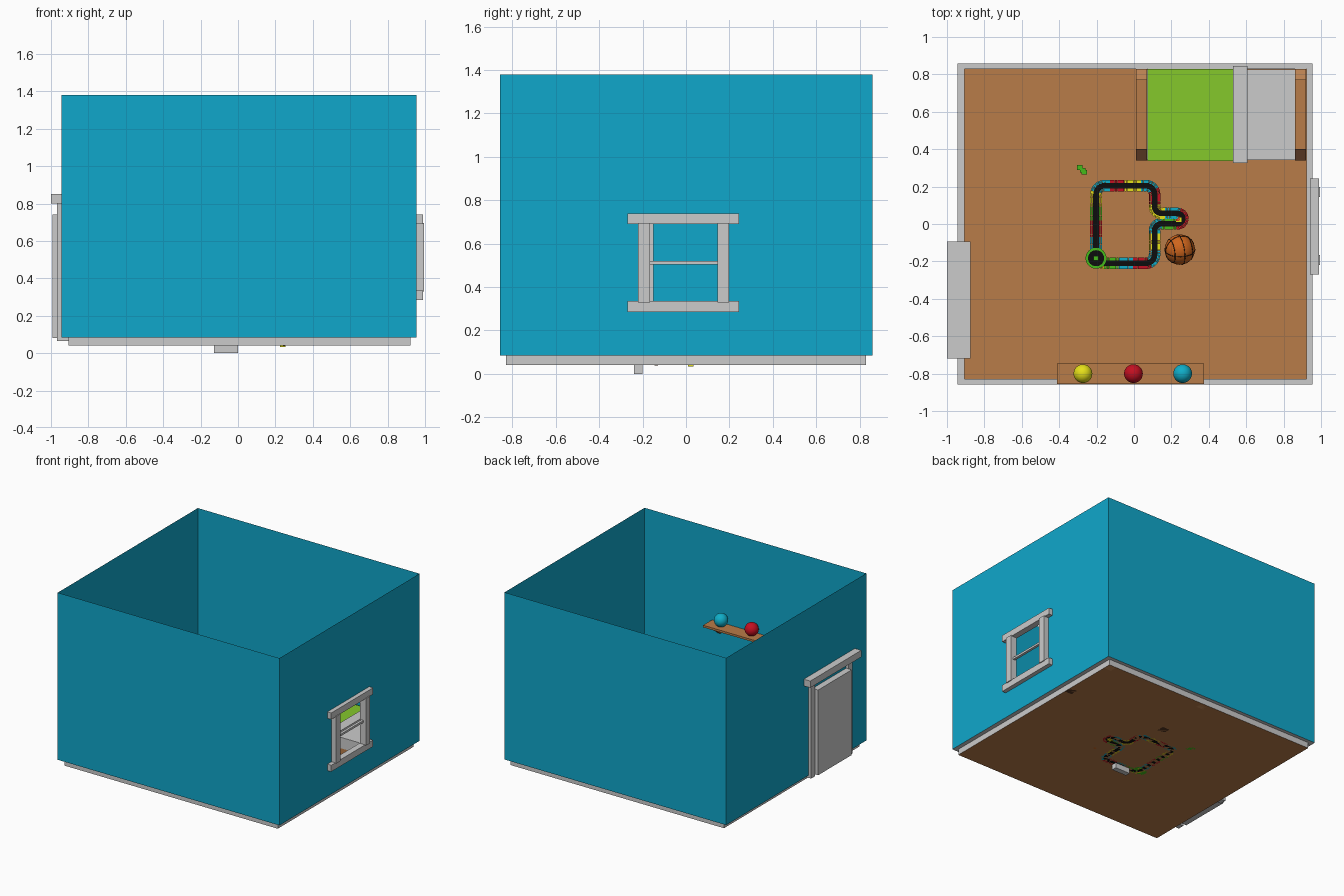
import bpy, bmesh, math
from mathutils import Vector, Matrix

if "Cube" in bpy.data.objects:
    bpy.data.objects.remove(bpy.data.objects["Cube"])

COL = {
    "blue": (0.005, 0.39, 0.60), "wood": (0.485, 0.2, 0.065), "dark_wood": (0.09, 0.035, 0.015),
    "light_wood": (0.6, 0.27, 0.1), "green": (0.235, 0.578, 0.024), "red": (0.55, 0.005, 0.015),
    "yellow": (0.79, 0.75, 0.01), "cyan": (0.005, 0.42, 0.58), "lime": (0.06, 0.5, 0.01),
    "black": (0.004, 0.004, 0.004), "orange": (0.62, 0.13, 0.012)}
MATS = {}
for n, c in COL.items():
    MATS[n] = bpy.data.materials.new(n)
    MATS[n].diffuse_color = (*c, 1)


def make(name, bm, mat=None, slots=None):
    me = bpy.data.meshes.new(name)
    bm.to_mesh(me)
    bm.free()
    for s in slots or ([mat] if mat else []):
        me.materials.append(MATS[s])
    ob = bpy.data.objects.new(name, me)
    bpy.context.collection.objects.link(ob)
    return ob


def box(name, x, y, z, mat=None):
    bm = bmesh.new()
    bmesh.ops.create_cube(bm, size=1)
    size = [b - a for a, b in (x, y, z)]
    mid = [(a + b) / 2 for a, b in (x, y, z)]
    bmesh.ops.transform(bm, matrix=Matrix.Translation(mid) @ Matrix.Diagonal((*size, 1)), verts=bm.verts)
    return make(name, bm, mat)


def smooth(ob):
    for p in ob.data.polygons:
        p.use_smooth = True


def ball(name, loc, r, mat):
    bm = bmesh.new()
    bmesh.ops.create_uvsphere(bm, u_segments=32, v_segments=16, radius=r)
    bmesh.ops.translate(bm, vec=loc, verts=bm.verts)
    smooth(make(name, bm, mat))


def disc(name, loc, r, h, mat):
    bm = bmesh.new()
    bmesh.ops.create_cone(bm, cap_ends=True, segments=32, radius1=r, radius2=r, depth=h)
    bmesh.ops.translate(bm, vec=loc, verts=bm.verts)
    make(name, bm, mat)


def quads(name, faces, mat=None):
    bm = bmesh.new()
    for f in faces:
        bm.faces.new([bm.verts.new(v) for v in f])
    bmesh.ops.remove_doubles(bm, verts=bm.verts, dist=1e-5)
    make(name, bm, mat)


def rect(x0, x1, y0, y1, z):
    return [(x0, y0, z), (x1, y0, z), (x1, y1, z), (x0, y1, z)]


def ring(a, b):
    return [(a[i], a[(i + 1) % 4], b[(i + 1) % 4], b[i]) for i in range(4)]


# room shell: floor, stepped skirting, thin walls with a window opening
X0, X1, Y0, Y1, F, S, T = -0.945, 0.955, -0.857, 0.858, 0.04, 0.085, 1.38
base = rect(-0.907, 0.922, -0.83, 0.83, F)
lip = rect(-0.907, 0.922, -0.83, 0.83, S)
low, top = rect(X0, X1, Y0, Y1, S), rect(X0, X1, Y0, Y1, T)
quads("floor", [base], "wood")
quads("skirting", ring(base, lip) + ring(lip, low))
walls = ring(low, top)
del walls[1]
outer = [(X1, Y0, S), (X1, Y1, S), (X1, Y1, T), (X1, Y0, T)]
hole = [(X1, -0.165, 0.335), (X1, 0.145, 0.335), (X1, 0.145, 0.69), (X1, -0.165, 0.69)]
quads("walls", walls + ring(outer, hole), "blue")

# window frame
for n, z in (("sill", (0.285, 0.335)), ("head", (0.69, 0.74))):
    box("window_" + n, (0.94, 0.988), (-0.27, 0.243), z)
for n, y in (("left", (-0.22, -0.165)), ("right", (0.145, 0.197))):
    box("window_post_" + n, (0.945, 0.995), y, (0.33, 0.695))
box("window_crossbar", (0.955, 0.975), (-0.165, 0.145), (0.505, 0.521))

# door
box("door_header", (-1.0, -0.875), (-0.718, -0.093), (0.80, 0.852))
for n, y in (("left", (-0.2, -0.15)), ("right", (-0.66, -0.61))):
    box("door_post_" + n, (-0.967, -0.907), y, (0.066, 0.80))
box("door_panel", (-0.993, -0.89), (-0.61, -0.2), (0.08, 0.74))

# wall shelf, brackets and balls
box("shelf", (-0.413, 0.375), (-0.855, -0.745), (0.652, 0.668), "wood")
for n, x in (("left", -0.34), ("right", 0.3)):
    bm = bmesh.new()
    f = bm.faces.new([bm.verts.new((x, *p)) for p in ((-0.855, 0.652), (-0.765, 0.652), (-0.855, 0.58))])
    ext = bmesh.ops.extrude_face_region(bm, geom=[f])["geom"]
    bmesh.ops.translate(bm, vec=(0.025, 0, 0), verts=[v for v in ext if isinstance(v, bmesh.types.BMVert)])
    bmesh.ops.recalc_face_normals(bm, faces=bm.faces)
    make("shelf_bracket_" + n, bm, "wood")
for x, c in ((-0.273, "yellow"), (-0.003, "red"), (0.26, "cyan")):
    ball(c + "_ball", (x, -0.8, 0.718), 0.05, c)

# bed
for n, x, h in (("foot", (0.01, 0.07), 0.27), ("head", (0.86, 0.92), 0.33)):
    box(n + "_board", x, (0.40, 0.77), (0.1, h - 0.02), "wood")
    box(n + "_post_front", x, (0.34, 0.40), (F, h), "dark_wood")
    box(n + "_post_back", x, (0.77, 0.828), (F, h), "light_wood")
box("bed_base", (0.07, 0.86), (0.35, 0.82), (0.09, 0.14), "wood")
box("mattress", (0.07, 0.86), (0.343, 0.826), (0.14, 0.225))
box("blanket", (0.072, 0.56), (0.338, 0.83), (0.125, 0.235), "green")
box("blanket_fold", (0.53, 0.608), (0.326, 0.846), (0.12, 0.25))

# basketball with seams
C, R = Vector((0.245, -0.137, 0.12)), 0.081
ball("basketball", C, R, "orange")
tilt = Matrix.Rotation(0.5, 4, "X") @ Matrix.Rotation(0.35, 4, "Y")
seams = [((0, 0, 0), 0), ((math.pi / 2, 0, 0), 0), ((0, math.pi / 2, 0), 0),
         ((0, math.pi / 2, 0), 0.05), ((0, math.pi / 2, 0), -0.05)]
for i, (rot, off) in enumerate(seams):
    bpy.ops.mesh.primitive_torus_add(major_segments=40, minor_segments=6, minor_radius=0.002,
                                     major_radius=math.sqrt(R * R - off * off))
    ob = bpy.context.object
    ob.name = f"ball_seam_{i + 1}"
    e = Matrix.Rotation(rot[0], 4, "X") @ Matrix.Rotation(rot[1], 4, "Y")
    ob.matrix_world = Matrix.Translation(C) @ tilt @ e @ Matrix.Translation((0, 0, off))
    ob.data.materials.append(MATS["black"])
    smooth(ob)

# toy track path: corner points with fillet radii, resampled evenly
CORNERS = [(-0.203, -0.21, 0.045), (-0.203, 0.205, 0.045), (0.11, 0.205, 0.045), (0.11, 0.057, 0.035),
           (0.262, 0.057, 0.028), (0.262, 0.001, 0.028), (0.11, 0.001, 0.035), (0.11, -0.21, 0.045)]
pts = []
for i, (x, y, r) in enumerate(CORNERS):
    p = Vector((x, y))
    a = (Vector(CORNERS[i - 1][:2]) - p).normalized()
    b = (Vector(CORNERS[(i + 1) % 8][:2]) - p).normalized()
    c = p + (a + b) * r
    for k in range(9):
        t = k / 8 * math.pi / 2
        pts.append(c - b * r * math.cos(t) - a * r * math.sin(t))
pts.append(pts[0])
N, path, acc = 128, [], [0]
for p, q in zip(pts, pts[1:]):
    acc.append(acc[-1] + (q - p).length)
j = 0
for i in range(N):
    d = acc[-1] * i / N
    while acc[j + 1] < d:
        j += 1
    path.append(pts[j].lerp(pts[j + 1], (d - acc[j]) / max(acc[j + 1] - acc[j], 1e-9)))
normals = []
for i in range(N):
    t = (path[(i + 1) % N] - path[i - 1]).normalized()
    normals.append(Vector((-t.y, t.x)))


def strip(bm, i, o0, o1, z1, index, gap=0.0):
    a, b, na, nb = path[i], path[(i + 1) % N], normals[i], normals[(i + 1) % N]
    a, b = a.lerp(b, gap), b.lerp(a, gap)
    prof = [a + na * o0, b + nb * o0, b + nb * o1, a + na * o1]
    lo = [bm.verts.new((*v, F)) for v in prof]
    hi = [bm.verts.new((*v, z1)) for v in prof]
    faces = [lo[::-1], hi] + [(lo[k], lo[(k + 1) % 4], hi[(k + 1) % 4], hi[k]) for k in range(4)]
    for f in faces:
        bm.faces.new(f).material_index = index


bm = bmesh.new()
for i in range(N):
    strip(bm, i, -0.015, 0.015, 0.054, 0)
make("track_road", bm, "black")

# coloured brick edging, two rows on each side
order = ["yellow", "cyan", "red", "lime", "yellow", "cyan", "red", "yellow", "cyan", "red", "yellow", "cyan",
         "red", "lime", "cyan", "yellow", "cyan", "red", "cyan", "lime"]
slots = ["yellow", "cyan", "red", "lime"]
bm = bmesh.new()
for i in range(N):
    m = slots.index(order[i * len(order) // N])
    for o0, o1 in ((0.015, 0.0225), (0.0235, 0.031), (-0.0225, -0.015), (-0.031, -0.0235)):
        if abs(o1) > 0.026 or abs(o0) > 0.026:
            o0, o1 = max(o0, -0.031), min(o1, 0.031)
        strip(bm, i, o0, o1, 0.06, m, 0.04)
bmesh.ops.recalc_face_normals(bm, faces=bm.faces)
make("track_edging", bm, slots=slots)

# start pad, support block and loose bricks
disc("pad_rim", (-0.203, -0.183, 0.051), 0.056, 0.022, "lime")
disc("pad_surface", (-0.203, -0.183, 0.053), 0.043, 0.022, "black")
box("pad_brick", (-0.216, -0.19), (-0.196, -0.17), (0.05, 0.075), "lime")
box("track_support", (-0.128, 0.0), (-0.24, -0.2), (0.0, 0.05))
box("track_peg", (0.225, 0.255), (0.01, 0.035), (0.033, 0.055), "yellow")
for i, (x, y) in enumerate(((-0.305, 0.29), (-0.29, 0.275), (-0.28, 0.265))):
    box(f"loose_brick_{i + 1}", (x, x + 0.03), (y, y + 0.025), (F, 0.065 - i * 0.006), "lime")

for m in bpy.data.materials:
    if m.users and not m.is_grease_pencil:
        m.use_nodes = True
        m.node_tree.nodes["Principled BSDF"].inputs["Base Color"].default_value = m.diffuse_color
